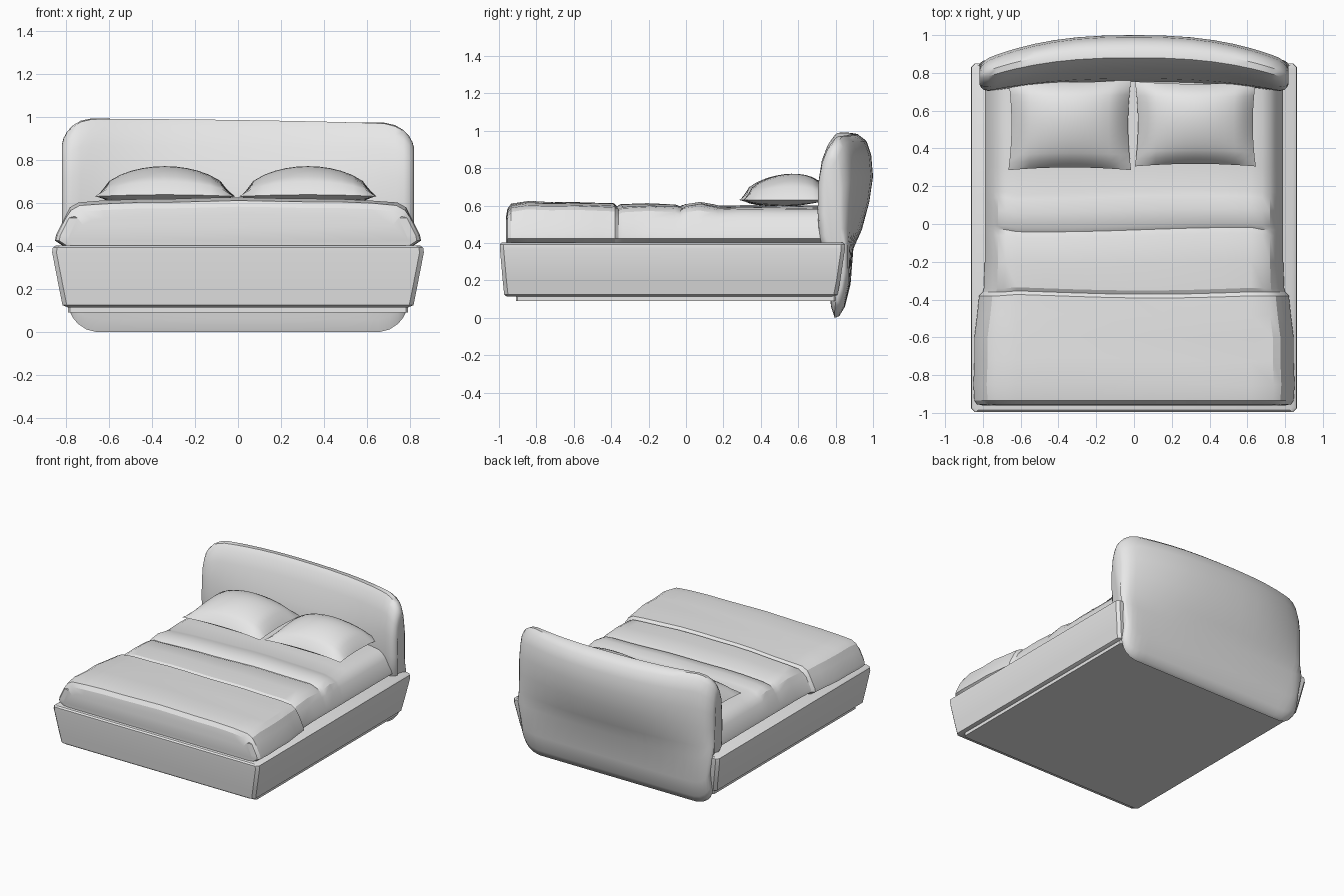
import bpy, bmesh, math

default = bpy.data.objects.get("Cube")
if default:
    bpy.data.objects.remove(default, do_unlink=True)

grey = bpy.data.materials.new("plain_grey_fabric")
grey.use_nodes = True
grey.diffuse_color = (0.8, 0.8, 0.8, 1)
grey.node_tree.nodes["Principled BSDF"].inputs["Base Color"].default_value = (0.8, 0.8, 0.8, 1)


def finish(name, bm, angle=35):
    bmesh.ops.recalc_face_normals(bm, faces=bm.faces)
    mesh = bpy.data.meshes.new(name)
    bm.to_mesh(mesh)
    bm.free()
    mesh.materials.append(grey)
    ob = bpy.data.objects.new(name, mesh)
    bpy.context.collection.objects.link(ob)
    bpy.ops.object.select_all(action='DESELECT')
    ob.select_set(True)
    bpy.context.view_layer.objects.active = ob
    bpy.ops.object.shade_smooth_by_angle(angle=math.radians(angle))
    return ob


def loft(name, rings, angle=35):
    """Skin a row of closed rings and cap both ends."""
    bm = bmesh.new()
    rows = [[bm.verts.new(p) for p in ring] for ring in rings]
    n = len(rows[0])
    for a, b in zip(rows, rows[1:]):
        for i in range(n):
            j = (i + 1) % n
            bm.faces.new((a[i], a[j], b[j], b[i]))
    bm.faces.new(rows[0])
    bm.faces.new(rows[-1])
    return finish(name, bm, angle)


def rect(hx, front, back, z, r=0.02):
    """Rectangle ring with clipped corners."""
    return [(-hx + r, front, z), (hx - r, front, z), (hx, front + r, z), (hx, back - r, z),
            (hx - r, back, z), (-hx + r, back, z), (-hx, back - r, z), (-hx, front + r, z)]


def lerp(a, b, t):
    return a + (b - a) * t


# Upholstered frame, leaning outwards towards the top
loft("bed_frame", [rect(0.79, -0.96, 0.80, 0.115), rect(0.815, -0.972, 0.81, 0.125),
                   rect(0.83, -0.98, 0.825, 0.2), rect(0.863, -0.995, 0.85, 0.37),
                   rect(0.86, -0.995, 0.85, 0.392), rect(0.845, -0.985, 0.84, 0.402)], 30)
loft("base_panel", [rect(0.79, -0.91, 0.80, 0.09, 0.01), rect(0.79, -0.91, 0.80, 0.12, 0.01)])

# Mattress under a creased cover: y, half width at the bottom, top height
stations = [(-0.962, 0.79, 0.54), (-0.955, 0.83, 0.58), (-0.935, 0.845, 0.608),
            (-0.85, 0.85, 0.622), (-0.72, 0.845, 0.617), (-0.6, 0.845, 0.62),
            (-0.48, 0.83, 0.615), (-0.38, 0.82, 0.611), (-0.36, 0.80, 0.594),
            (-0.34, 0.795, 0.606), (-0.2, 0.79, 0.614), (-0.06, 0.79, 0.606),
            (-0.03, 0.79, 0.594), (-0.01, 0.79, 0.606), (0.07, 0.79, 0.617),
            (0.14, 0.79, 0.604), (0.17, 0.79, 0.597), (0.3, 0.79, 0.602),
            (0.5, 0.79, 0.60), (0.76, 0.79, 0.60)]
rings = []
for y, hw, top in stations:
    side = [(hw - 0.04, 0.398), (hw, 0.425), (hw - 0.005, 0.45),
            (hw - 0.045, 0.53), (hw - 0.07, top - 0.042), (hw - 0.11, top - 0.02)]
    ring = [(x, y, z) for x, z in side]
    for k in range(9):
        x = lerp(0.62, -0.62, k / 8)
        ripple = 0.004 * math.sin(7 * x + 9 * y) * math.cos(5 * x - 4 * y)
        bend = 0.012 * math.sin(3 * x + 5 * y) if -0.9 < y < 0.5 else 0
        ring.append((x, y + bend, top - 0.012 * (x / 0.62) ** 2 + ripple))
    ring += [(-x, y, z) for x, z in reversed(side)]
    rings.append(ring)
loft("mattress_and_cover", rings, 25)

# Headboard: a swept section that curls forward into wings at both ends
centre = [(0.775, 0.06), (0.77, 0.3), (0.755, 0.45), (0.75, 0.57), (0.77, 0.72),
          (0.82, 0.87), (0.85, 0.96), (0.88, 0.995), (0.92, 0.99), (0.965, 0.955),
          (0.99, 0.88), (1.0, 0.76), (0.98, 0.62), (0.94, 0.47), (0.895, 0.37),
          (0.88, 0.18), (0.85, 0.06), (0.82, 0.01), (0.795, 0.0)]
wing = [(0.775, 0.06), (0.75, 0.3), (0.705, 0.42), (0.695, 0.57), (0.695, 0.74),
        (0.71, 0.87), (0.735, 0.94), (0.765, 0.985), (0.795, 0.995), (0.82, 0.97),
        (0.845, 0.88), (0.86, 0.76), (0.86, 0.62), (0.865, 0.47), (0.87, 0.37),
        (0.87, 0.18), (0.845, 0.06), (0.82, 0.01), (0.795, 0.0)]
half = [0.0, 0.15, 0.3, 0.42, 0.53, 0.62, 0.68, 0.73, 0.77, 0.795, 0.81, 0.818]
rings = []
for x in [-v for v in reversed(half[1:])] + half:
    u = abs(x) / 0.82
    t = max(0.0, (abs(x) - 0.67) / 0.15)
    squash = 1 - 0.3 * (1 - math.sqrt(1 - t * t))
    e = max(0.0, (abs(x) - 0.76) / 0.06)
    thin = 0.35 + 0.65 * math.sqrt(1 - e * e)
    ring = []
    for (cy, cz), (wy, wz) in zip(centre, wing):
        y = lerp(cy, wy, u ** 2.5)
        z = lerp(cz, wz, u ** 2.5)
        mid = 0.785 if z > 0.38 else 0.82
        y = lerp(mid, y, thin) if e > 0 else y
        z = 0.5 + (z - 0.5) * squash
        if z > 0.6:
            z -= 0.015 * (x + 0.7) * (z - 0.6) / 0.4
        ring.append((x * (1.0 if z > 0.38 else 0.965), y, z))
    rings.append(ring)
loft("headboard", rings, 40)


# Pillows: two bulging skins meeting at a pinched seam
def pillow(name, cx, cy, hx, hy):
    bm = bmesh.new()
    n = 12
    grid = {}
    for side in (1, -1):
        for i in range(n + 1):
            for j in range(n + 1):
                u, v = 2 * i / n - 1, 2 * j / n - 1
                rim = i in (0, n) or j in (0, n)
                if rim and side < 0:
                    grid[side, i, j] = grid[1, i, j]
                    continue
                puff = ((1 - u * u) * (1 - v * v)) ** 0.5
                seam = 0.65 - 0.02 * u * u + 0.012 * (1 - u * u) * v
                height = 0.118 if side > 0 else 0.055
                z = seam + side * height * puff * (1 + 0.12 * v)
                x = cx + hx * u * (1 - 0.05 * (1 - v * v))
                y = cy + hy * v * (1 - 0.06 * (1 - u * u))
                grid[side, i, j] = bm.verts.new((x, y, z))
        for i in range(n):
            for j in range(n):
                bm.faces.new([grid[side, a, b] for a, b in
                              ((i, j), (i + 1, j), (i + 1, j + 1), (i, j + 1))])
    finish(name, bm, 40)


pillow("right_pillow", -0.34, 0.525, 0.325, 0.24)
pillow("left_pillow", 0.325, 0.53, 0.32, 0.225)
